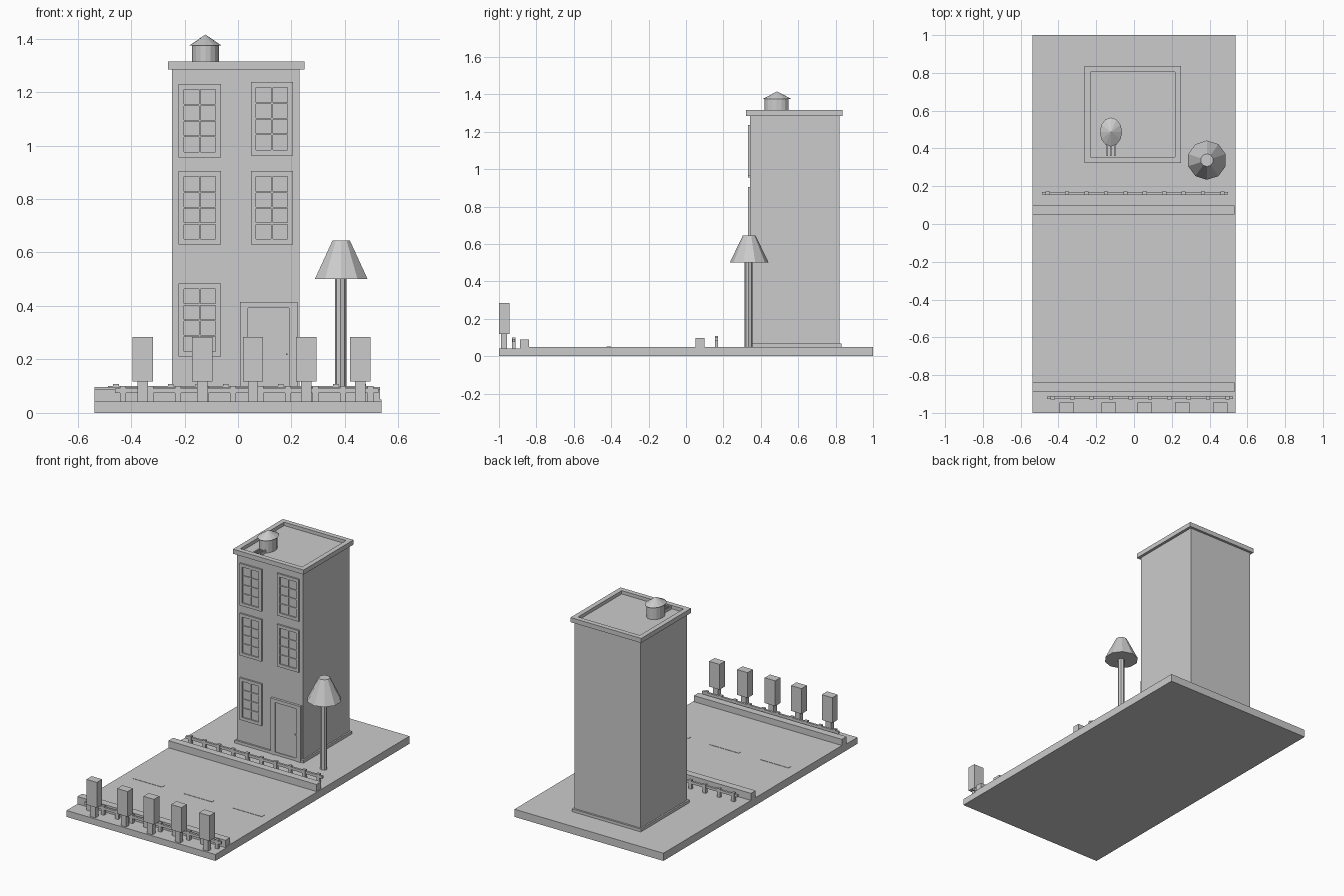
import bpy, bmesh, math

if "Cube" in bpy.data.objects:
    bpy.data.objects.remove(bpy.data.objects["Cube"])

grey = bpy.data.materials.new("plain_grey")
grey.diffuse_color = (0.6, 0.6, 0.6, 1)
grey.use_nodes = True
grey.node_tree.nodes["Principled BSDF"].inputs["Base Color"].default_value = grey.diffuse_color


def finish(name, bm):
    bmesh.ops.recalc_face_normals(bm, faces=bm.faces)
    mesh = bpy.data.meshes.new(name)
    bm.to_mesh(mesh)
    bm.free()
    mesh.materials.append(grey)
    obj = bpy.data.objects.new(name, mesh)
    bpy.context.collection.objects.link(obj)
    return obj


def boxes(name, items):
    """One object from boxes given as (x0, x1, y0, y1, z0, z1)."""
    bm = bmesh.new()
    for x0, x1, y0, y1, z0, z1 in items:
        vs = bmesh.ops.create_cube(bm, size=1)["verts"]
        for v in vs:
            v.co.x = x1 if v.co.x > 0 else x0
            v.co.y = y1 if v.co.y > 0 else y0
            v.co.z = z1 if v.co.z > 0 else z0
    return finish(name, bm)


def cone(name, centre, z0, z1, r0, r1, sides, stretch_y=1.0):
    bm = bmesh.new()
    vs = bmesh.ops.create_cone(bm, cap_ends=True, segments=sides,
                               radius1=r0, radius2=r1, depth=z1 - z0)["verts"]
    for v in vs:
        v.co = (v.co.x + centre[0], v.co.y * stretch_y + centre[1],
                v.co.z + (z0 + z1) / 2)
    return finish(name, bm)


def rim(x0, x1, y0, y1, z0, z1, t):
    """Four boxes forming a flat ring seen from above."""
    return [(x0, x1, y0, y0 + t, z0, z1), (x0, x1, y1 - t, y1, z0, z1),
            (x0, x0 + t, y0 + t, y1 - t, z0, z1),
            (x1 - t, x1, y0 + t, y1 - t, z0, z1)]


# Ground slab with a slightly lower strip along the front
boxes("ground", [(-0.537, 0.537, -0.888, 1, 0, 0.05)])
boxes("front_verge", [(-0.537, 0.537, -1, -0.888, 0, 0.042)])

# Kerbs on both sides of the road, and lane dashes
boxes("front_kerb", [(-0.537, 0.531, -0.888, -0.84, 0.042, 0.09)])
boxes("back_kerb", [(-0.537, 0.531, 0.05, 0.098, 0.048, 0.096)])
boxes("lane_dashes", [(x, x + 0.21, -0.425, -0.4, 0.049, 0.052)
                      for x in (-0.46, -0.1, 0.26)])


# Low fences: rail with posts through it
def fence(name, x0, y, z):
    parts = [(x0, x0 + 0.985, y - 0.007, y + 0.007, z + 0.033, z + 0.05)]
    for i in range(10):
        x = x0 + 0.03 + i * 0.1028
        parts.append((x - 0.011, x + 0.011, y - 0.009, y + 0.009, z, z + 0.058))
    boxes(name, parts)


fence("front_fence", -0.46, -0.92, 0.042)
fence("back_fence", -0.487, 0.163, 0.05)

# Row of box trees
for i, x in enumerate((-0.356, -0.134, 0.056, 0.255, 0.457)):
    boxes(f"tree_trunk_{i}", [(x - 0.019, x + 0.019, -0.988, -0.957, 0.04, 0.118)])
    boxes(f"tree_crown_{i}", [(x - 0.038, x + 0.038, -1, -0.945, 0.118, 0.283)])

# Building body, plinth and parapet
boxes("building", [(-0.247, 0.23, 0.342, 0.82, 0.05, 1.293)])
boxes("plinth", [(-0.257, 0.24, 0.33, 0.832, 0.05, 0.068)])
boxes("parapet", rim(-0.262, 0.248, 0.322, 0.836, 1.285, 1.315, 0.032))


# Windows: frame, pane and glazing bars
def window(name, x0, z0):
    x1, z1, t = x0 + 0.158, z0 + 0.274, 0.02
    y0, y1 = 0.331, 0.343
    boxes(name + "_frame", [(x0, x0 + t, y0, y1, z0, z1), (x1 - t, x1, y0, y1, z0, z1),
                            (x0 + t, x1 - t, y0, y1, z0, z0 + t),
                            (x0 + t, x1 - t, y0, y1, z1 - t, z1)])
    boxes(name + "_pane", [(x0 + t, x1 - t, 0.339, 0.343, z0 + t, z1 - t)])
    bars = [(x0 + t, x1 - t, 0.333, 0.34, z - 0.003, z + 0.003)
            for z in [z0 + t + (0.274 - 2 * t) * k / 4 for k in (1, 2, 3)]]
    mid = (x0 + x1) / 2
    bars.append((mid - 0.003, mid + 0.003, 0.333, 0.34, z0 + t, z1 - t))
    boxes(name + "_bars", bars)


for i, (x, z) in enumerate([(-0.222, 0.21), (-0.222, 0.63), (-0.222, 0.956),
                            (0.048, 0.63), (0.048, 0.963)]):
    window(f"window_{i}", x, z)

# Door with frame and knob
boxes("door_frame", [(0.007, 0.037, 0.326, 0.343, 0.05, 0.415),
                     (0.191, 0.223, 0.326, 0.343, 0.05, 0.415),
                     (0.037, 0.191, 0.326, 0.343, 0.393, 0.415)])
boxes("door", [(0.037, 0.191, 0.334, 0.343, 0.05, 0.393)])
boxes("door_knob", [(0.179, 0.185, 0.328, 0.335, 0.217, 0.223)])

# Roof water tank with conical lid and short ladder
cone("tank", (-0.122, 0.485), 1.29, 1.378, 0.05, 0.05, 16, 1.28)
cone("tank_lid", (-0.122, 0.487), 1.375, 1.415, 0.059, 0.0, 12, 1.3)
boxes("tank_ladder", [(x - 0.004, x + 0.004, 0.36, 0.43, 1.292, 1.312)
                      for x in (-0.142, -0.122, -0.102)])

# Street lamp
cone("lamp_pole", (0.384, 0.335), 0.05, 0.51, 0.021, 0.021, 8)
cone("lamp_shade", (0.386, 0.338), 0.5, 0.645, 0.104, 0.034, 10)
